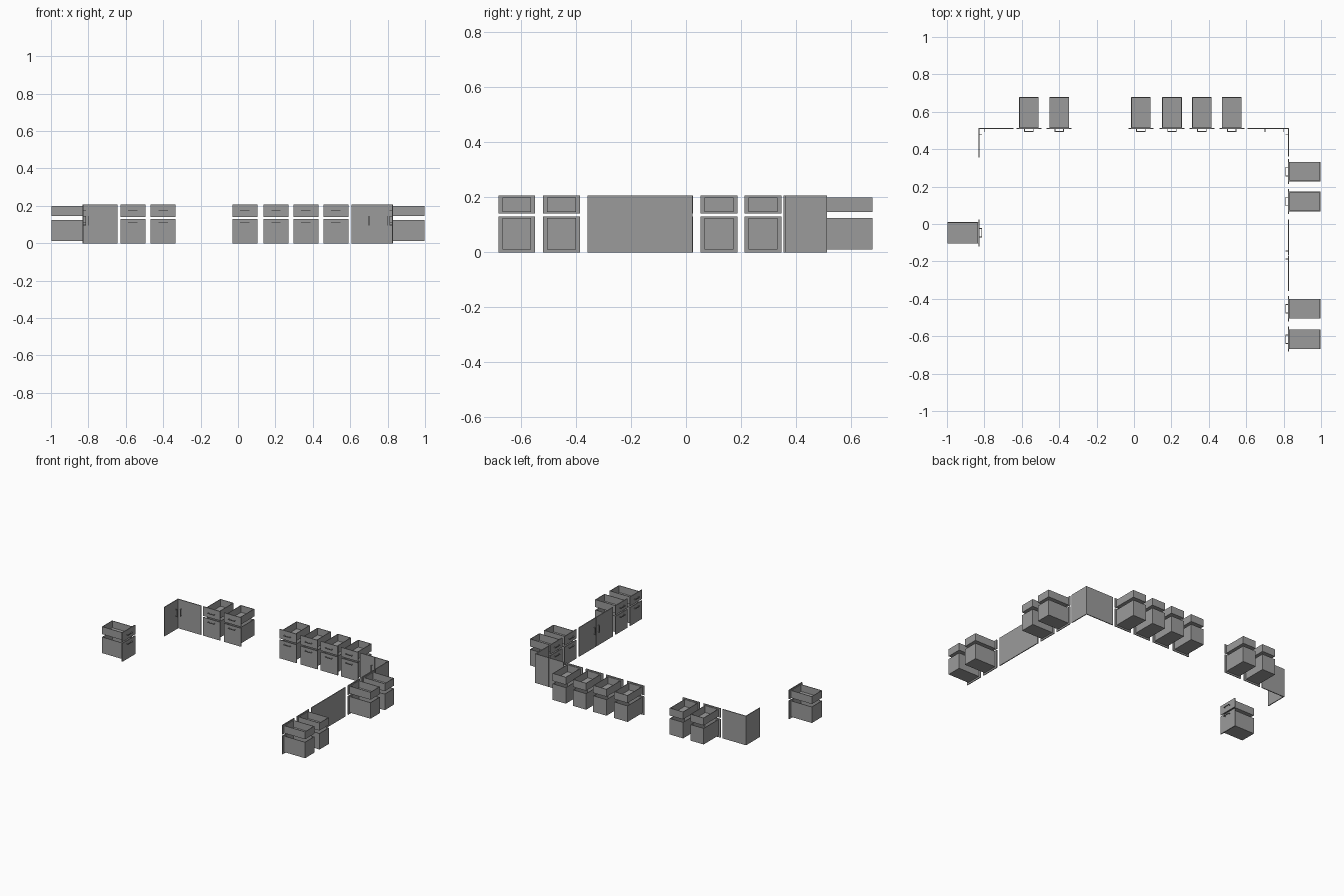
import bpy
import bmesh
from math import radians
from mathutils import Matrix, Vector

if "Cube" in bpy.data.objects:
    bpy.data.objects.remove(bpy.data.objects["Cube"], do_unlink=True)

GREY = (0.33, 0.33, 0.33, 1)
mat = bpy.data.materials.new("plain grey")
mat.use_nodes = True
mat.diffuse_color = GREY
mat.node_tree.nodes["Principled BSDF"].inputs["Base Color"].default_value = GREY

HEIGHT = 0.207
THICK = 0.006    # fronts and doors
BOARD = 0.004    # drawer box boards
DEPTH = 0.172    # front face to back of a drawer box


def box(bm, x, y, z):
    """Add a block from three (low, high) ranges."""
    size = Vector((x[1] - x[0], y[1] - y[0], z[1] - z[0]))
    mid = Vector((sum(x), sum(y), sum(z))) / 2
    bmesh.ops.create_cube(bm, size=1, matrix=Matrix.Translation(mid) @ Matrix.Diagonal(size).to_4x4())


def handle(bm, x, z, upright=False):
    """Bar on two posts, standing out from the front face."""
    half, r, out = 0.025, 0.002, 0.014
    long, short = (-half, half), (-r, r)

    def piece(a, y):
        along, across = (short, a) if upright else (a, short)
        box(bm, [x + v for v in along], y, [z + v for v in across])

    piece(long, (-out, -out + 2 * r))
    for end in (-half, half - 2 * r):
        piece((end, end + 2 * r), (-out + 2 * r, 0))


def tray(bm, half, z):
    """Open-topped drawer box behind a front."""
    y = (THICK, DEPTH)
    box(bm, (-half, half), y, (z[0], z[0] + BOARD))
    up = (z[0] + BOARD, z[1])
    for s in (-half, half - BOARD):
        box(bm, (s, s + BOARD), y, up)
    inner = (-half + BOARD, half - BOARD)
    box(bm, inner, (THICK, THICK + BOARD), up)
    box(bm, inner, (DEPTH - BOARD, DEPTH), up)


def finish(bm, name, place):
    mesh = bpy.data.meshes.new(name)
    bm.to_mesh(mesh)
    bm.free()
    mesh.materials.append(mat)
    obj = bpy.data.objects.new(name, mesh)
    obj.matrix_world = place
    bpy.context.collection.objects.link(obj)


def on_wall(wall, along):
    """Local x runs along the wall and local -y faces into the room."""
    loc, turn = {"back": ((along, 0.507, 0), 0),
                 "left": ((0.824, along, 0), -90),
                 "right": ((-0.826, along, 0), 90)}[wall]
    return Matrix.Translation(loc) @ Matrix.Rotation(radians(turn), 4, "Z")


def drawer_unit(wall, along, width=0.134):
    """A shallow drawer above a deep one."""
    for name, front, inside, grip in (("upper", (0.141, HEIGHT), (0.146, 0.199), 0.174),
                                      ("lower", (0, 0.131), (0.011, 0.125), 0.11)):
        bm = bmesh.new()
        box(bm, (-width / 2, width / 2), (0, THICK), front)
        tray(bm, width / 2 - 0.0145, inside)
        handle(bm, 0, grip)
        finish(bm, f"{wall}_{name}_drawer", on_wall(wall, along))


def door(wall, start, end, grip):
    """Plain door between two positions along the wall."""
    mid, half = (start + end) / 2, (end - start) / 2
    bm = bmesh.new()
    box(bm, (-half, half), (0, THICK), (0, HEIGHT))
    side = -1 if wall == "left" else 1
    handle(bm, (grip - mid) * side, 0.121, upright=True)
    finish(bm, f"{wall}_door", on_wall(wall, mid))


# Drawer units
for x in (-0.562, -0.4, 0.037, 0.203, 0.363, 0.523):
    drawer_unit("back", x)
for y in (-0.616, -0.453, 0.12, 0.28):
    drawer_unit("left", y)
drawer_unit("right", -0.047, 0.144)

# Corner doors
door("back", -0.832, -0.645, -0.8)
door("right", 0.355, 0.507, 0.48)
door("back", 0.607, 0.721, 0.7)
door("back", 0.722, 0.83, 0.8)
door("left", 0.362, 0.507, 0.48)

# Double doors
door("left", -0.358, -0.168, -0.187)
door("left", -0.167, 0.024, -0.144)
